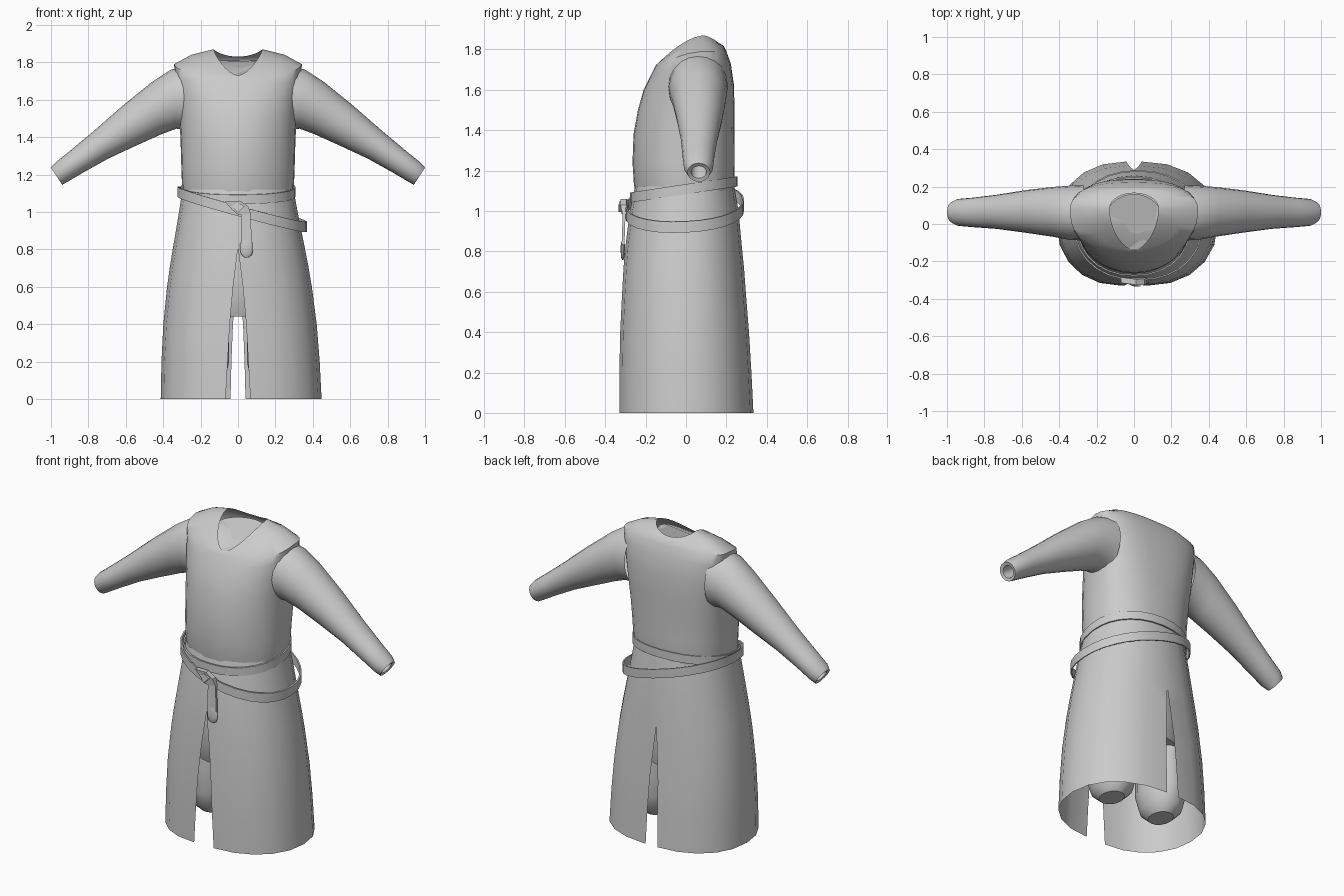
import bpy, bmesh, math

if "Cube" in bpy.data.objects:
    bpy.data.objects.remove(bpy.data.objects["Cube"], do_unlink=True)

cloth = bpy.data.materials.new("grey cloth")
cloth.use_nodes = True
GREY = (0.6, 0.6, 0.6, 1)
cloth.diffuse_color = GREY
cloth.node_tree.nodes["Principled BSDF"].inputs["Base Color"].default_value = GREY


def loft(name, strips, closed=True, caps=False, angle=40):
    """Skin each list of point rows with quads and join them in one object."""
    bm = bmesh.new()
    for rows in strips:
        rings = [[bm.verts.new(p) for p in row] for row in rows]
        n = len(rings[0])
        for a, b in zip(rings, rings[1:]):
            for i in range(n if closed else n - 1):
                j = (i + 1) % n
                bm.faces.new((a[i], a[j], b[j], b[i]))
        if caps:
            bm.faces.new(rings[0])
            bm.faces.new(rings[-1])
    bmesh.ops.remove_doubles(bm, verts=bm.verts, dist=0.0005)
    bmesh.ops.recalc_face_normals(bm, faces=bm.faces)
    mesh = bpy.data.meshes.new(name)
    bm.to_mesh(mesh)
    bm.free()
    mesh.materials.append(cloth)
    obj = bpy.data.objects.new(name, mesh)
    bpy.context.collection.objects.link(obj)
    bpy.ops.object.select_all(action='DESELECT')
    obj.select_set(True)
    bpy.context.view_layer.objects.active = obj
    bpy.ops.object.shade_smooth_by_angle(angle=math.radians(angle))


def power(v, p):
    return math.copysign(abs(v) ** p, v)


def ring(w, front, back, height, yc=0.0, p=1.0, cx=0.0, n=32, rounder=0.0):
    """Oval whose front and back depths differ; height is a function of x, y, sine."""
    pts = []
    for i in range(n):
        t = math.tau * i / n
        q = p + rounder * max(0, -math.sin(t))
        c, s = power(math.cos(t), q), power(math.sin(t), q)
        x, y = cx + w * c, yc + (back - yc if s > 0 else yc - front) * s
        pts.append((x, y, height(x, y, s)))
    return pts


def dip(side, front, back):
    return lambda x, y, s: side + ((back if s > 0 else front) - side) * abs(s) ** 1.6


def flat(z):
    return lambda x, y, s: z


# Torso: half width, front, back, then heights at side, front, back, centre depth, squareness
torso = [
    (.285, -.24, .23, 1.04, 1.04, 1.04, 0, .88),
    (.299, -.258, .242, 1.13, 1.13, 1.13, 0, .88),
    (.303, -.265, .24, 1.24, 1.24, 1.24, .01, .86),
    (.307, -.26, .24, 1.38, 1.38, 1.38, .03, .83),
    (.313, -.238, .24, 1.50, 1.50, 1.50, .05, .78),
    (.322, -.21, .238, 1.62, 1.60, 1.62, .06, .74),
    (.336, -.175, .222, 1.73, 1.67, 1.73, .07, .73),
    (.342, -.155, .20, 1.79, 1.71, 1.79, .075, .75),
    (.25, -.147, .185, 1.84, 1.725, 1.82, .08, .85),
    (.13, -.14, .165, 1.87, 1.73, 1.83, .085, 1),
]
loft("torso", [[ring(w, f, b, dip(zs, zf, zb), yc, p, rounder=.15)
                for w, f, b, zs, zf, zb, yc, p in torso]])

# Undershirt filling the neck opening
neck = [(.15, -.138, .16, 1.81, 1.725, 1.81), (.08, -.07, .11, 1.8, 1.765, 1.805),
        (.03, .0, .06, 1.795, 1.785, 1.8)]
loft("undershirt_neck", [[ring(w, f, b, dip(zs, zf, zb), .03)
                          for w, f, b, zs, zf, zb in neck]], caps=True)

# Sleeves: top point, bottom point (x, z), depth centre and half depth
sleeve = [
    ((.27, 1.785), (.27, 1.44), .06, .148),
    ((.36, 1.76), (.33, 1.445), .06, .145),
    ((.46, 1.695), (.41, 1.415), .065, .133),
    ((.62, 1.565), (.55, 1.352), .067, .113),
    ((.78, 1.425), (.69, 1.287), .065, .091),
    ((.90, 1.325), (.82, 1.215), .062, .079),
    ((.975, 1.265), (.905, 1.165), .062, .072),
    ((1.0, 1.237), (.94, 1.145), .063, .056),
    ((.985, 1.222), (.945, 1.162), .063, .038),
    ((.88, 1.29), (.85, 1.24), .065, .035),
]


def sleeve_ring(side, top, bottom, yc, yh, n=20):
    mid = [(a + b) / 2 for a, b in zip(top, bottom)]
    half = [(a - b) / 2 for a, b in zip(top, bottom)]
    return [(side * (mid[0] + half[0] * math.cos(t)), yc + yh * math.sin(t),
             mid[1] + half[1] * math.cos(t)) for t in (math.tau * i / n for i in range(n))]


for side, label in ((1, "left"), (-1, "right")):
    loft(label + "_sleeve", [[sleeve_ring(side, *row) for row in sleeve]], angle=50)

# Skirt: height, half width, front, back, half gap of the front and back slits
skirt = [
    (1.12, .297, -.253, .24, 0, 0),
    (1.0, .317, -.278, .26, 0, 0),
    (.81, .352, -.302, .278, 0, 0),
    (.71, .37, -.31, .288, .012, 0),
    (.60, .387, -.316, .296, .026, .01),
    (.40, .41, -.326, .312, .044, .027),
    (.20, .423, -.33, .324, .055, .035),
    (.0, .43, -.33, .334, .066, .04),
]


def skirt_row(side, z, w, f, b, gf, gb, n=10):
    row = []
    w += side * .015 * (1.12 - z)
    for i in range(n + 1):
        t = math.pi * (i / n - .5)
        c, s = power(math.cos(t), .92), power(math.sin(t), .92)
        gap = gf * (1 - s) / 2 + gb * (1 + s) / 2
        row.append((side * (gap * (1 - c) + w * c), (b if s > 0 else -f) * s, z))
    return row


loft("skirt", [[skirt_row(s, *row) for row in skirt] for s in (1, -1)], closed=False)

# Trousers hidden under the skirt
hips = [(.25, -.19, .19, 1.0), (.29, -.23, .22, .75), (.29, -.24, .24, .55), (.27, -.2, .22, .44)]
loft("trouser_hips", [[ring(w, f, b, flat(z)) for w, f, b, z in hips]], caps=True)
leg = [(.125, .16, .5), (.13, .16, .35), (.13, .16, .2), (.11, .13, .1), (.065, .08, .055)]
for side, label in ((1, "left"), (-1, "right")):
    loft(label + "_trouser_leg", [[ring(w, .02 - d, .02 + d, flat(z), yc=.02, cx=side * .178, n=16)
                                   for w, d, z in leg]], caps=True)


# Two crossing belts, each a thin band on a tilted plane
def belt(name, w, front, back, cx, z0, slope_x, slope_y, tall):
    def edge(inset, lift):
        return ring(w - inset, front + inset, back - inset,
                    lambda x, y, s: z0 + slope_x * x + slope_y * y + lift, cx=cx, p=.92, n=28)
    h = tall / 2
    loft(name, [[edge(0, -h), edge(0, h), edge(.008, h), edge(.008, -h), edge(0, -h)]])


belt("upper_belt", .308, -.278, .256, 0, 1.108, 0, .15, .05)
belt("lower_belt", .346, -.302, .288, .022, 1.02, -.27, .05, .055)


# Knot and hanging strap with a rounded tip
def slab(name, outline, y, depth):
    loft(name, [[[(x, yy + lean, z) for x, z, lean in outline]
                 for yy in (y - depth / 2, y + depth / 2)]], caps=True, angle=25)


slab("belt_knot", [(-.07, 1.055, 0), (.01, 1.06, -.01), (.055, 1.03, -.01), (.07, .985, 0),
                   (.0, .985, -.005), (-.03, 1.01, 0)], -.3, .03)
slab("knot_end", [(-.035, 1.03, 0), (.0, 1.05, -.01), (.035, 1.03, -.015),
                  (.0, .995, -.015)], -.312, .015)
slab("hanging_strap", [(.015, 1.0, 0), (.065, 1.0, 0), (.076, .83, -.006), (.016, .83, -.006)],
     -.306, .014)
tip = [(.022, .85), (.034, .83), (.035, .795), (.028, .77), (.01, .757)]
loft("strap_tip", [[[(.046 + r * math.cos(t), -.313 + .3 * r * math.sin(t), z)
                     for t in (math.tau * i / 12 for i in range(12))] for r, z in tip]], caps=True)
